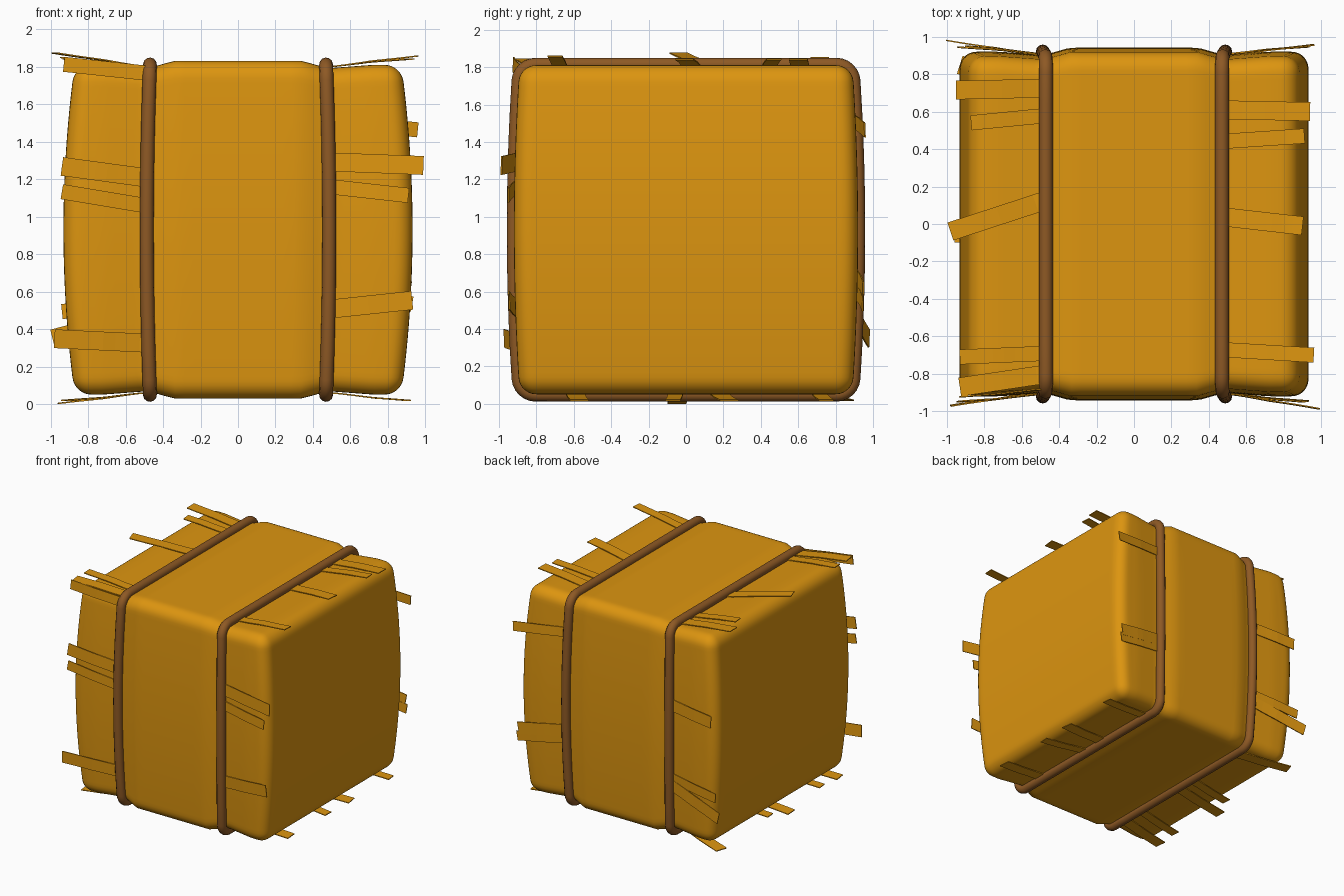
import bpy, bmesh, math
from mathutils import Vector

if "Cube" in bpy.data.objects:
    bpy.data.objects.remove(bpy.data.objects["Cube"])

CZ = 0.967          # height of the bale centre
HZ = 0.88           # base half height


def material(name, rgb):
    m = bpy.data.materials.new(name)
    m.diffuse_color = (*rgb, 1)
    m.use_nodes = True
    m.node_tree.nodes["Principled BSDF"].inputs["Base Color"].default_value = m.diffuse_color
    return m


STRAW = material("golden straw", (0.72, 0.30, 0.005))
ROPE = material("brown rope", (0.27, 0.10, 0.018))


def blend(v, a, b):
    t = max(0.0, min(1.0, (v - a) / (b - a)))
    return t


def pinch(x):
    # middle swells, ropes squeeze the bale in
    x = abs(x)
    return 0.022 - 0.04 * blend(x, .34, .48) + 0.018 * blend(x, .48, .72)


def barrel(z):
    return max(0.0, 1 - (z / HZ) ** 2)


def half_y(x, z):
    return 0.89 + 0.03 * barrel(z) + pinch(x)


def half_z(x):
    return HZ + pinch(x)


def half_x(z):
    return 0.872 + 0.06 * barrel(z)


def finish(bm, name, mat, smooth=True):
    bmesh.ops.recalc_face_normals(bm, faces=bm.faces)
    me = bpy.data.meshes.new(name)
    bm.to_mesh(me)
    bm.free()
    me.materials.append(mat)
    ob = bpy.data.objects.new(name, me)
    bpy.context.collection.objects.link(ob)
    for p in me.polygons:
        p.use_smooth = smooth
    return ob


# Bale body: gridded cube rounded, then barrelled and pinched
bm = bmesh.new()
bmesh.ops.create_cube(bm, size=2)
bmesh.ops.subdivide_edges(bm, edges=bm.edges[:], cuts=47, use_grid_fill=True)
R, H = 0.09, Vector((0.9, 0.9, HZ))
for v in bm.verts:
    p = Vector([math.sin(c * math.pi / 2) * h for c, h in zip(v.co, H)])
    inner = Vector([max(-(h - R), min(h - R, c)) for c, h in zip(p, H)])
    p = inner + (p - inner).normalized() * R
    x = p.x * half_x(p.z) / H.x
    v.co = (x, p.y * half_y(x, p.z) / H.y, CZ + p.z * half_z(x) / HZ)
finish(bm, "bale_body", STRAW)


# Two ropes: rounded loop around the bale
def rope(side):
    pts = []
    rc, w, h = 0.085, 0.89, 0.882
    loop = []
    for q, (sy, sz) in enumerate([(1, 1), (-1, 1), (-1, -1), (1, -1)]):
        for i in range(7):
            a = math.radians(90 * q + 15 * i)
            loop.append((sy * (w - rc) + rc * math.cos(a), sz * (h - rc) + rc * math.sin(a)))
    for i, (y, z) in enumerate(loop):
        y2, z2 = loop[(i + 1) % len(loop)]
        n = 10 if math.hypot(y2 - y, z2 - z) > 0.3 else 1
        for k in range(n):
            t = k / n
            pts.append((y + (y2 - y) * t, z + (z2 - z) * t))
    cu = bpy.data.curves.new("rope", 'CURVE')
    cu.dimensions = '3D'
    cu.bevel_depth = 0.037
    cu.bevel_resolution = 4
    sp = cu.splines.new('POLY')
    sp.points.add(len(pts) - 1)
    for q, (y, z) in zip(sp.points, pts):
        q.co = (side * (0.47 + 0.017 * barrel(z)), y * (1 + 0.035 * barrel(z)), CZ + z, 1)
    sp.use_cyclic_u = True
    sp.use_smooth = True
    cu.materials.append(ROPE)
    ob = bpy.data.objects.new("rope_left" if side < 0 else "rope_right", cu)
    bpy.context.collection.objects.link(ob)
    bpy.ops.object.select_all(action='DESELECT')
    bpy.context.view_layer.objects.active = ob
    ob.select_set(True)
    bpy.ops.object.convert(target='MESH')


for s in (-1, 1):
    rope(s)


# Loose straws: thin strips tucked under the ropes, lifting at the tips
def straw(bm, face, u0, x1, u1, width, lift):
    x0 = math.copysign(0.46, x1)
    ax = Vector((x1 - x0, u1 - u0)).normalized()
    perp = Vector((-ax.y, ax.x)) * width / 2
    rings, n, th = [], 8, 0.007
    for i in range(n + 1):
        t = i / n
        ring = []
        for s, o in ((-1, 0), (1, 0), (1, th), (-1, th)):
            x = x0 + (x1 - x0) * t + perp.x * s
            u = u0 + (u1 - u0) * t + perp.y * s
            out = 0.003 + o + lift * t ** 1.5
            if face in ("front", "back"):
                co = (x, (half_y(x, u - CZ) + out) * (-1 if face == "front" else 1), u)
            else:
                co = (x, u, CZ + (half_z(x) + out) * (1 if face == "top" else -1))
            ring.append(bm.verts.new(co))
        rings.append(ring)
    for a, b in zip(rings, rings[1:]):
        for k in range(4):
            bm.faces.new((a[k], a[(k + 1) % 4], b[(k + 1) % 4], b[k]))
    bm.faces.new(rings[0])
    bm.faces.new(rings[-1])


def straws(face, rows):
    # rows hold: position at the rope, tip x, position at the tip
    bm = bmesh.new()
    for i, (u0, x1, u1) in enumerate(rows):
        width = 0.10 if i % 2 == 0 else 0.08
        lift = 0.025 + max(0, abs(x1) - 0.94) * 0.8
        straw(bm, face, u0, x1, u1, width, lift)
    finish(bm, face + "_loose_straws", STRAW, smooth=False)


straws("front", [(1.24, -.94, 1.305), (1.09, -.94, 1.17), (.36, -.98, .385), (1.80, -.93, 1.85),
                 (1.33, .99, 1.31), (1.20, .91, 1.15), (.54, .93, .59)])
straws("back", [(1.20, -.90, 1.17), (.58, -.94, .53), (.52, -.99, .385),
                (1.55, .96, 1.50), (.72, .92, .64), (.65, .93, .57)])
straws("top", [(.725, -.95, .715), (.58, -.87, .54), (.13, -.98, -.04), (-.69, -.93, -.71),
               (-.80, -.93, -.87), (.44, .91, .47), (.61, .94, .60), (-.67, .96, -.70),
               (.04, .90, -.01)])
straws("bottom", [(-.70, -.92, -.76), (-.50, -.90, -.55), (-.02, -.96, -.05), (.15, -.88, .12),
                  (.70, -.93, .85), (.70, .92, .75), (.16, .91, .23), (-.05, .90, -.07),
                  (-.60, .90, -.57)])

# Rest the lowest straw on the ground
low = min((o.matrix_world @ v.co).z for o in bpy.data.objects for v in o.data.vertices)
for o in bpy.data.objects:
    o.location.z -= low
